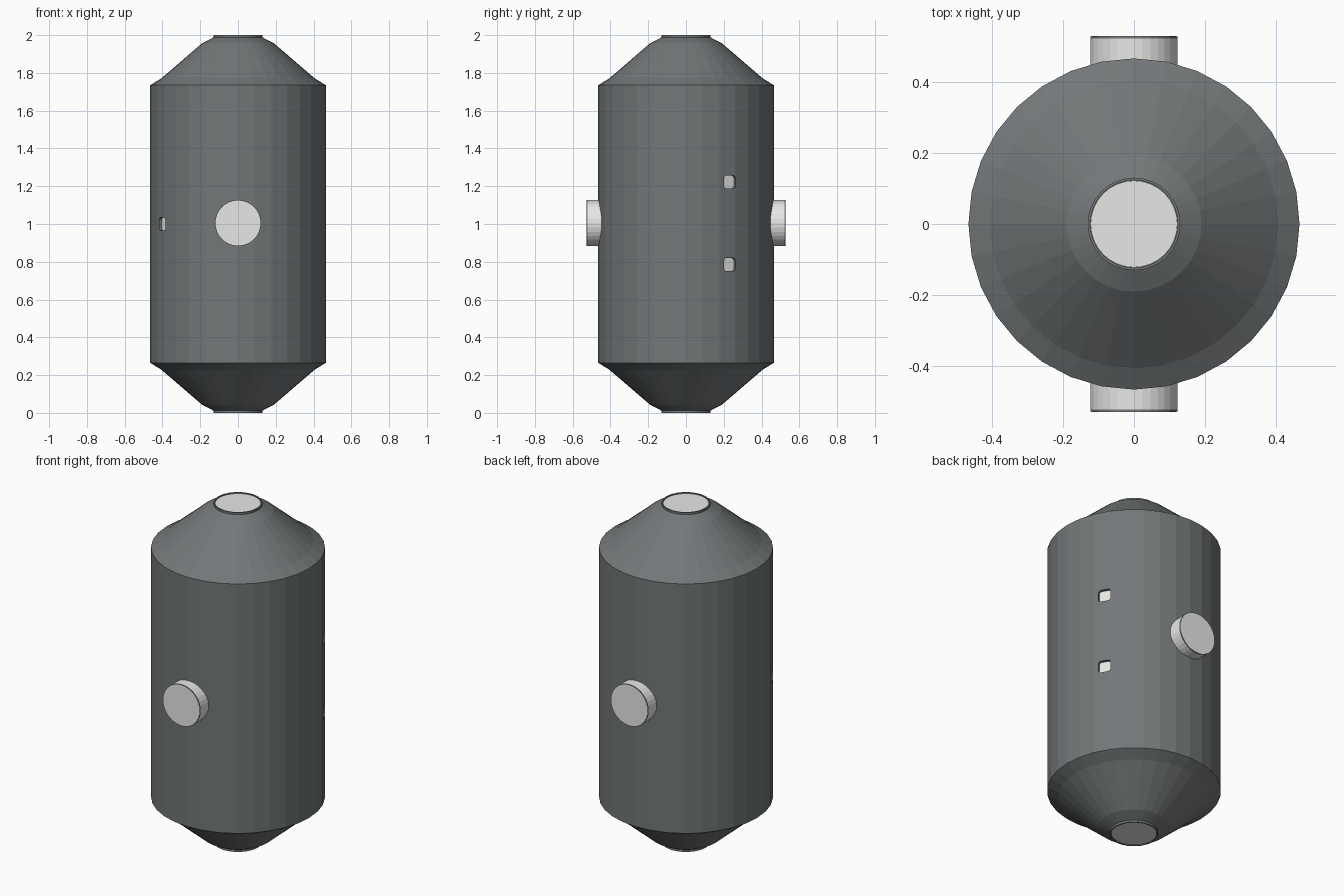
import bpy, bmesh, math
from mathutils import Matrix

cube = bpy.data.objects.get("Cube")
if cube:
    bpy.data.objects.remove(cube, do_unlink=True)


def make_material(name, color):
    mat = bpy.data.materials.new(name)
    mat.use_nodes = True
    mat.diffuse_color = (*color, 1)
    mat.node_tree.nodes["Principled BSDF"].inputs["Base Color"].default_value = (*color, 1)
    return mat


DARK = make_material("dark grey hull", (0.17, 0.185, 0.19))
LIGHT = make_material("light grey", (0.8, 0.8, 0.78))
SIDES = 32


def add_object(name, bm, materials, matrix=Matrix()):
    bmesh.ops.recalc_face_normals(bm, faces=bm.faces)
    mesh = bpy.data.meshes.new(name)
    bm.to_mesh(mesh)
    bm.free()
    for mat in materials:
        mesh.materials.append(mat)
    obj = bpy.data.objects.new(name, mesh)
    obj.matrix_world = matrix
    bpy.context.collection.objects.link(obj)
    return obj


def lathe(name, profile, mats, matrix=Matrix(), sides=SIDES):
    """Turn (radius, height) points about z and close both ends."""
    bm = bmesh.new()
    rings = []
    for r, z in profile:
        rings.append([bm.verts.new((r * math.cos(math.tau * i / sides),
                                    r * math.sin(math.tau * i / sides), z))
                      for i in range(sides)])
    for low, high in zip(rings, rings[1:]):
        for i in range(sides):
            j = (i + 1) % sides
            bm.faces.new((low[i], low[j], high[j], high[i]))
    bm.faces.new(rings[0])
    bm.faces.new(rings[-1])
    return add_object(name, bm, mats, matrix)


def rounded_plate(name, size, depth, radius, angle, z, mat):
    """Rounded square facing outward; its inner face lies at the given radius."""
    bm = bmesh.new()
    bmesh.ops.create_cube(bm, size=1, matrix=Matrix.Diagonal((depth, size, size, 1)))
    edges = [e for e in bm.edges if abs(e.verts[0].co.x - e.verts[1].co.x) > depth / 2]
    bmesh.ops.bevel(bm, geom=edges, offset=0.016, segments=4, profile=0.5, affect='EDGES')
    place = (Matrix.Translation((0, 0, z)) @ Matrix.Rotation(angle, 4, 'Z')
             @ Matrix.Translation((radius + depth / 2, 0, 0)))
    return add_object(name, bm, [mat], place)


# Hull: mirrored half profile with a recessed seat at each end
half = [(0.465, 1.735), (0.405, 1.772), (0.19, 1.957), (0.13, 1.988),
        (0.13, 2.0), (0.123, 2.0), (0.123, 1.985)]
hull = lathe("hull", [(r, 2 - z) for r, z in reversed(half)] + half, [DARK])

# Recessed windows: two on one side, one opposite
windows = [("upper_left_window", 30, 1.222),
           ("lower_left_window", 30, 0.785),
           ("right_window", 210, 1.0)]
cutters = []
for name, degrees, z in windows:
    angle = math.radians(degrees)
    cutter = rounded_plate(name + "_cutter", 0.07, 0.08, 0.442, angle, z, DARK)
    cutter.hide_render = True
    cutters.append(cutter)
    cut = hull.modifiers.new(name, 'BOOLEAN')
    cut.operation = 'DIFFERENCE'
    cut.solver = 'EXACT'
    cut.object = cutter
    rounded_plate(name, 0.069, 0.006, 0.441, angle, z, LIGHT)

# Bake the window recesses and remove the cutters
bpy.context.view_layer.update()
baked = bpy.data.meshes.new_from_object(
    hull.evaluated_get(bpy.context.evaluated_depsgraph_get()))
hull.modifiers.clear()
hull.data = baked
for cutter in cutters:
    bpy.data.objects.remove(cutter, do_unlink=True)

# End hatches, set just below the rims
for name, z in (("top_hatch", 1.989), ("bottom_hatch", 0.011)):
    lathe(name, [(0.122, z - 0.006), (0.122, z + 0.006)], [LIGHT])

# Side docking ports: light tube, thin dark seal, light cap
for side, turn in (("front", 90), ("back", -90)):
    outward = Matrix.Translation((0, 0, 1.005)) @ Matrix.Rotation(math.radians(turn), 4, 'X')
    lathe(side + "_port", [(0.122, 0.40), (0.122, 0.521)], [LIGHT], outward)
    lathe(side + "_port_seal", [(0.122, 0.521), (0.122, 0.526)], [DARK], outward)
    lathe(side + "_port_cap", [(0.12, 0.524), (0.12, 0.528)], [LIGHT], outward)
